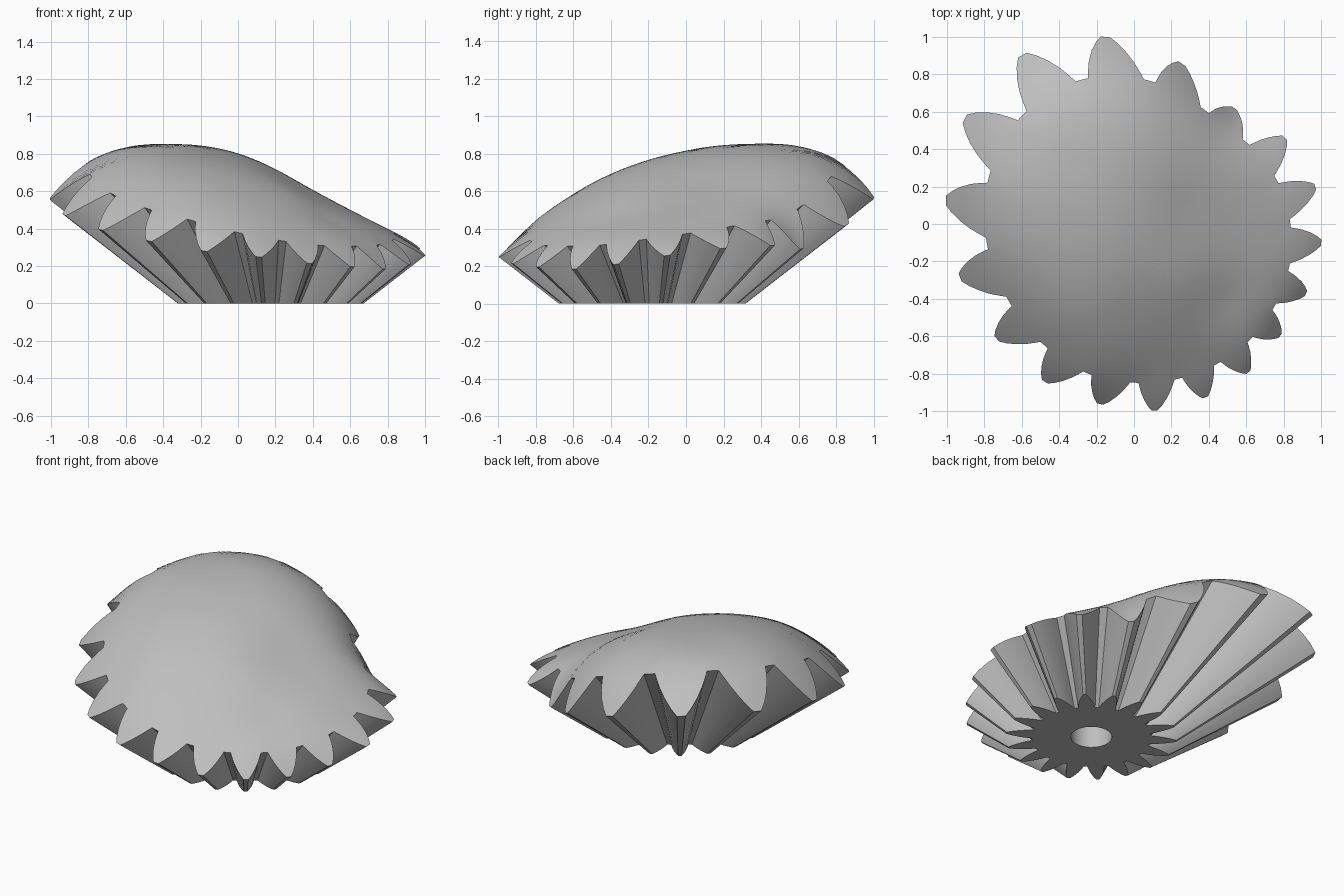
import bpy, math

cube = bpy.data.objects.get("Cube")
if cube:
    bpy.data.objects.remove(cube)

# Cone apex shared by every tooth, and the main proportions
AX, AY, AZ = 0.175, -0.18, -0.385
TEETH, PHASE, PITCH = 18, 5.5, 20
TIP_R, ROOT_R = 0.498, 0.348
TIP_PHI = math.atan2(TIP_R, -AZ)
RINGS = 20
BORE_R, BORE_H = 0.12, 0.3

# Plan reach of each tooth tip and each valley from the apex, counter-clockwise
TIPS = [0.83, 0.88, 0.90, 0.875, 1.04, 1.225, 1.33, 1.31, 1.22,
        1.11, 1.007, 0.93, 0.86, 0.82, 0.775, 0.752, 0.736, 0.769]
ROOTS = [0.685, 0.72, 0.75, 0.815, 0.95, 1.055, 1.085, 1.045, 0.965,
         0.875, 0.805, 0.75, 0.69, 0.65, 0.628, 0.625, 0.632, 0.656]

# Points on the dome inside the toothed rim
CROWN = [(-.35, .35, .85), (-.35, 0, .815), (0, .3, .8), (0, 0, .765), (.28, .1, .655),
         (.28, -.3, .59), (.5, 0, .535), (-.35, -.49, .645), (0, -.5, .6), (.5, -.4, .44)]

# Half tooth outline: degrees from the tooth centre, radius on the base
HALF = [(1.1, 0.498), (2.7, 0.469), (4.4, 0.434), (6.1, 0.397), (7.4, 0.366), (8.2, ROOT_R)]
TOOTH = [(-a, r) for a, r in reversed(HALF)] + HALF + [(10, ROOT_R)]


def dome_sample(x, y, z):
    """Unrolled direction and distance of a point seen from the apex."""
    dx, dy, dz = x - AX, y - AY, z - AZ
    s = math.atan2(math.hypot(dx, dy), dz) / TIP_PHI
    th = math.atan2(dy, dx)
    return s * math.cos(th), s * math.sin(th), math.hypot(dx, dy, dz)


def rim_samples(reaches, start, base_r):
    for i, h in enumerate(reaches):
        th = math.radians(start + i * PITCH)
        yield dome_sample(AX + h * math.cos(th), AY + h * math.sin(th),
                          AZ - AZ * h / base_r)


def kernel(ax, ay, bx, by):
    d2 = (ax - bx)**2 + (ay - by)**2
    return d2 * math.log(d2) if d2 > 0 else 0.0


def solve(rows):
    """Gauss-Jordan elimination of an augmented matrix."""
    n = len(rows)
    for c in range(n):
        p = max(range(c, n), key=lambda r: abs(rows[r][c]))
        rows[c], rows[p] = rows[p], rows[c]
        rows[c] = [v / rows[c][c] for v in rows[c]]
        for r in range(n):
            if r != c:
                f = rows[r][c]
                rows[r] = [v - f * w for v, w in zip(rows[r], rows[c])]
    return [row[-1] for row in rows]


# Fit a smooth bent sheet through the rim and crown points
samples = (list(rim_samples(TIPS, PHASE, TIP_R))
           + list(rim_samples(ROOTS, PHASE + PITCH / 2, ROOT_R))
           + [dome_sample(*p) for p in CROWN])
system = [[kernel(u, v, a, b) + (0.003 if i == j else 0) for j, (a, b, _) in enumerate(samples)]
          + [1, u, v, d] for i, (u, v, d) in enumerate(samples)]
system += [[row[k] for row in [(1, u, v) for u, v, _ in samples]] + [0] * 4 for k in range(3)]
weights = solve(system)


def dome_point(deg, phi):
    th, s = math.radians(deg), phi / TIP_PHI
    u, v = s * math.cos(th), s * math.sin(th)
    c, cu, cv = weights[-3:]
    dist = c + cu * u + cv * v + sum(
        w * kernel(u, v, a, b) for w, (a, b, _) in zip(weights, samples))
    return (AX + dist * math.sin(phi) * math.cos(th),
            AY + dist * math.sin(phi) * math.sin(th),
            AZ + dist * math.cos(phi))


def flat_ring(points, z):
    return [(AX + r * math.cos(math.radians(a)), AY + r * math.sin(math.radians(a)), z)
            for a, r in points]


outline = [(PHASE + n * PITCH + a, r) for n in range(TEETH) for a, r in TOOTH]
bore = [(a, BORE_R) for a, r in outline]

# Rings run from the bore ceiling, down the bore, over the base and flanks, to the pole
rings = [flat_ring(bore, BORE_H), flat_ring(bore, 0), flat_ring(outline, 0)]
for k in range(RINGS, 0, -1):
    rings.append([dome_point(a, math.atan2(r, -AZ) * k / RINGS) for a, r in outline])

N = len(outline)
verts = [p for ring in rings for p in ring]
faces = [tuple(reversed(range(N)))]
for j in range(len(rings) - 1):
    for i in range(N):
        n = (i + 1) % N
        faces.append((j*N + i, j*N + n, (j+1)*N + n, (j+1)*N + i))
top = len(verts)
verts.append(dome_point(0, 0))
last = (len(rings) - 1) * N
faces += [(last + i, last + (i + 1) % N, top) for i in range(N)]

mesh = bpy.data.meshes.new("domed_bevel_gear")
mesh.from_pydata(verts, [], faces)
mesh.update()
gear = bpy.data.objects.new("domed_bevel_gear", mesh)
bpy.context.collection.objects.link(gear)

# Plain grey finish
grey = bpy.data.materials.new("plain_grey")
grey.use_nodes = True
color = (0.52, 0.52, 0.52, 1)
grey.diffuse_color = color
grey.node_tree.nodes["Principled BSDF"].inputs["Base Color"].default_value = color
mesh.materials.append(grey)

# Smooth curved surfaces, sharp tooth edges
bpy.ops.object.select_all(action='DESELECT')
gear.select_set(True)
bpy.context.view_layer.objects.active = gear
bpy.ops.object.shade_smooth_by_angle(angle=math.radians(30))
